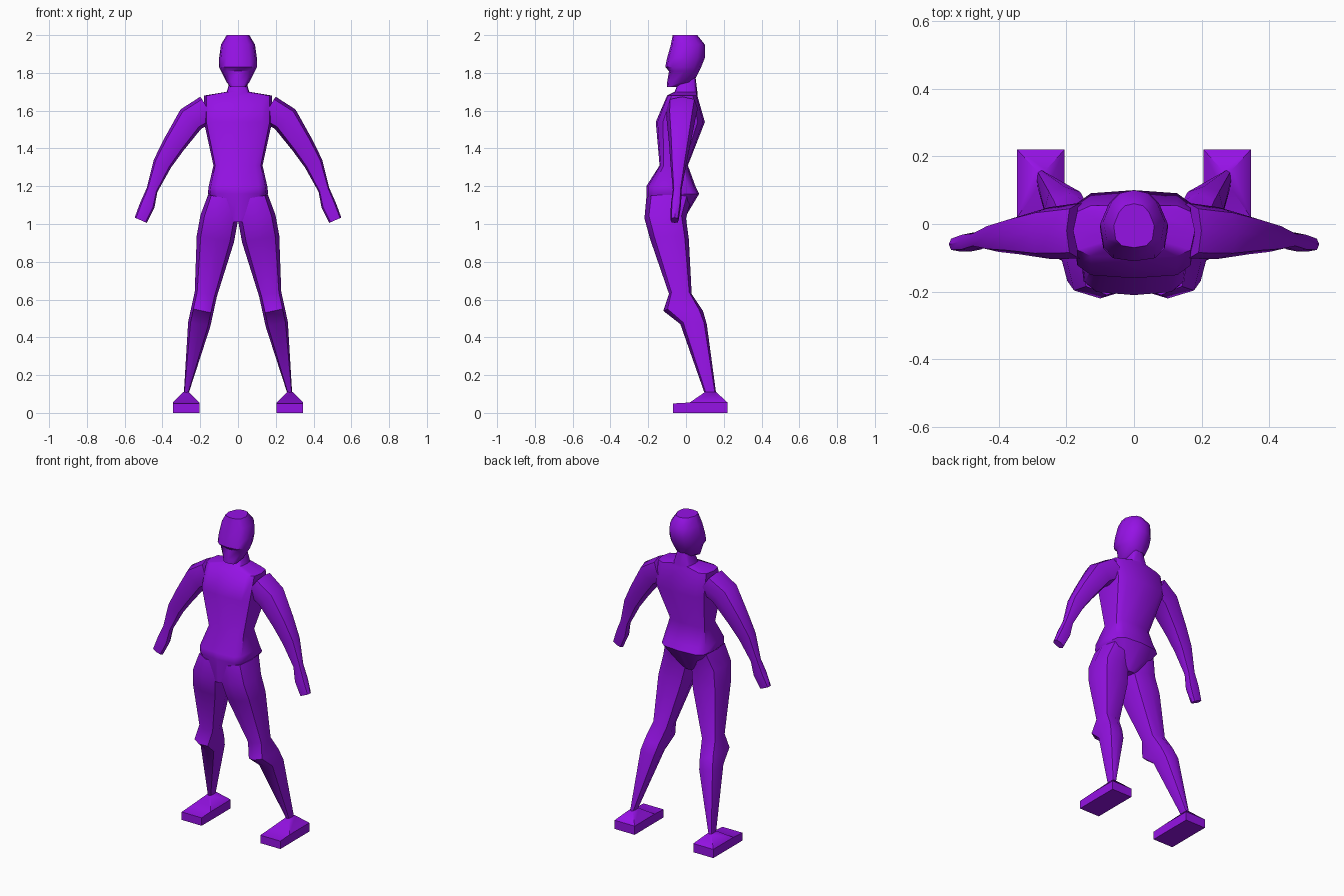
import bpy, bmesh, math
from mathutils import Vector

default_cube = bpy.data.objects.get("Cube")
if default_cube:
    bpy.data.objects.remove(default_cube, do_unlink=True)

purple = bpy.data.materials.new("purple")
purple.use_nodes = True
purple_value = (0.3, 0.006, 0.78, 1)
purple.diffuse_color = purple_value
purple.node_tree.nodes["Principled BSDF"].inputs["Base Color"].default_value = purple_value


def rounded(value, squareness):
    """Push a sine or cosine outwards so that a ring becomes boxier."""
    value = round(value, 6)
    return math.copysign(abs(value) ** squareness, value)


def make_ring(bm, section, across, sides, squareness, turn, taper):
    """Add one ring of vertices lying across the path of a part."""
    x, z, half_width, front, back = section
    centre = Vector((x, (front + back) / 2, z))
    depth = Vector((0, (back - front) / 2, 0))
    ring = []
    for i in range(sides):
        angle = math.tau * (i + turn) / sides
        sideways = rounded(math.cos(angle), squareness)
        rearward = rounded(math.sin(angle), squareness)
        narrowing = 1 - taper * max(rearward, 0)
        point = centre + across * half_width * sideways * narrowing + depth * rearward
        ring.append(bm.verts.new(point))
    return ring


def loft(name, sections, sides=8, squareness=0.7, turn=0, taper=0, mirrored=False):
    """Skin a part through sections of x, z, half width, front and back."""
    bm = bmesh.new()
    rings = []
    last = len(sections) - 1
    for i, section in enumerate(sections):
        before = sections[max(i - 1, 0)]
        after = sections[min(i + 1, last)]
        across = Vector((after[1] - before[1], 0, before[0] - after[0])).normalized()
        rings.append(make_ring(bm, section, across, sides, squareness, turn, taper))
    for lower, upper in zip(rings, rings[1:]):
        for i in range(sides):
            j = (i + 1) % sides
            bm.faces.new((lower[i], lower[j], upper[j], upper[i]))
    bm.faces.new(rings[0])
    bm.faces.new(rings[-1])
    if mirrored:
        for vert in bm.verts:
            vert.co.x *= -1
    bmesh.ops.recalc_face_normals(bm, faces=bm.faces)

    mesh = bpy.data.meshes.new(name)
    bm.to_mesh(mesh)
    bm.free()
    mesh.materials.append(purple)
    part = bpy.data.objects.new(name, mesh)
    bpy.context.collection.objects.link(part)
    bpy.ops.object.select_all(action="DESELECT")
    part.select_set(True)
    bpy.context.view_layer.objects.active = part
    bpy.ops.object.shade_smooth_by_angle(angle=math.radians(45))


def upright(x, levels):
    """Stack level sections of z, half width, front and back at one x."""
    return [(x, *level) for level in levels]


def arm_sections(joints):
    """Flatten the arm and move it forward evenly from shoulder to hand."""
    sections = []
    for i, (x, z, half_width) in enumerate(joints):
        along = i / (len(joints) - 1)
        middle = -0.02 - 0.04 * along
        half_depth = half_width * (1.1 - along / 2)
        sections.append((x, z, half_width, middle - half_depth, middle + half_depth))
    return sections


# Torso from crotch to neck
torso = upright(0, [
    (1.01, 0.05, -0.2, -0.02),
    (1.16, 0.16, -0.21, 0.07),
    (1.2, 0.155, -0.21, 0.05),
    (1.31, 0.13, -0.14, 0.01),
    (1.54, 0.18, -0.16, 0.1),
    (1.68, 0.18, -0.1, 0.06),
    (1.7, 0.06, -0.06, 0.06),
    (1.78, 0.035, -0.03, 0.05),
])
loft("torso", torso, sides=12, squareness=0.5)

# Head from chin to crown, narrower at the back
head = upright(0, [
    (1.725, 0.04, -0.1, -0.05),
    (1.75, 0.06, -0.1, 0.04),
    (1.81, 0.09, -0.09, 0.07),
    (1.83, 0.1, -0.11, 0.08),
    (1.88, 0.1, -0.1, 0.1),
    (1.95, 0.09, -0.08, 0.1),
    (2, 0.06, -0.07, 0.06),
])
loft("head", head, sides=12, taper=0.3)

# Arm joints: x, z and half width from shoulder to hand
arm = arm_sections([
    (0.16, 1.61, 0.075),
    (0.25, 1.555, 0.075),
    (0.34, 1.42, 0.06),
    (0.4, 1.32, 0.05),
    (0.455, 1.18, 0.03),
    (0.48, 1.1, 0.04),
    (0.515, 1.02, 0.035),
])

# Leg from hip through the forward knee to the ankle
leg = [
    (0.08, 1.14, 0.08, -0.21, 0.03),
    (0.1, 1.03, 0.1, -0.22, 0),
    (0.12, 0.92, 0.1, -0.19, 0.015),
    (0.17, 0.63, 0.06, -0.09, 0.03),
    (0.19, 0.54, 0.06, -0.12, 0.09),
    (0.205, 0.47, 0.06, -0.03, 0.11),
    (0.275, 0.1, 0.012, 0.1, 0.16),
]

# Flat sole and toe with a wedge rising to the ankle
foot = upright(0.275, [
    (0, 0.07, -0.07, 0.22),
    (0.05, 0.07, -0.07, 0.22),
    (0.055, 0.07, 0.02, 0.22),
    (0.11, 0.015, 0.1, 0.16),
])

# Limbs on both sides
for label, mirrored in (("left", False), ("right", True)):
    loft(label + "_arm", arm, mirrored=mirrored)
    loft(label + "_leg", leg, mirrored=mirrored)
    loft(label + "_foot", foot, sides=4, squareness=0, turn=0.5, mirrored=mirrored)
